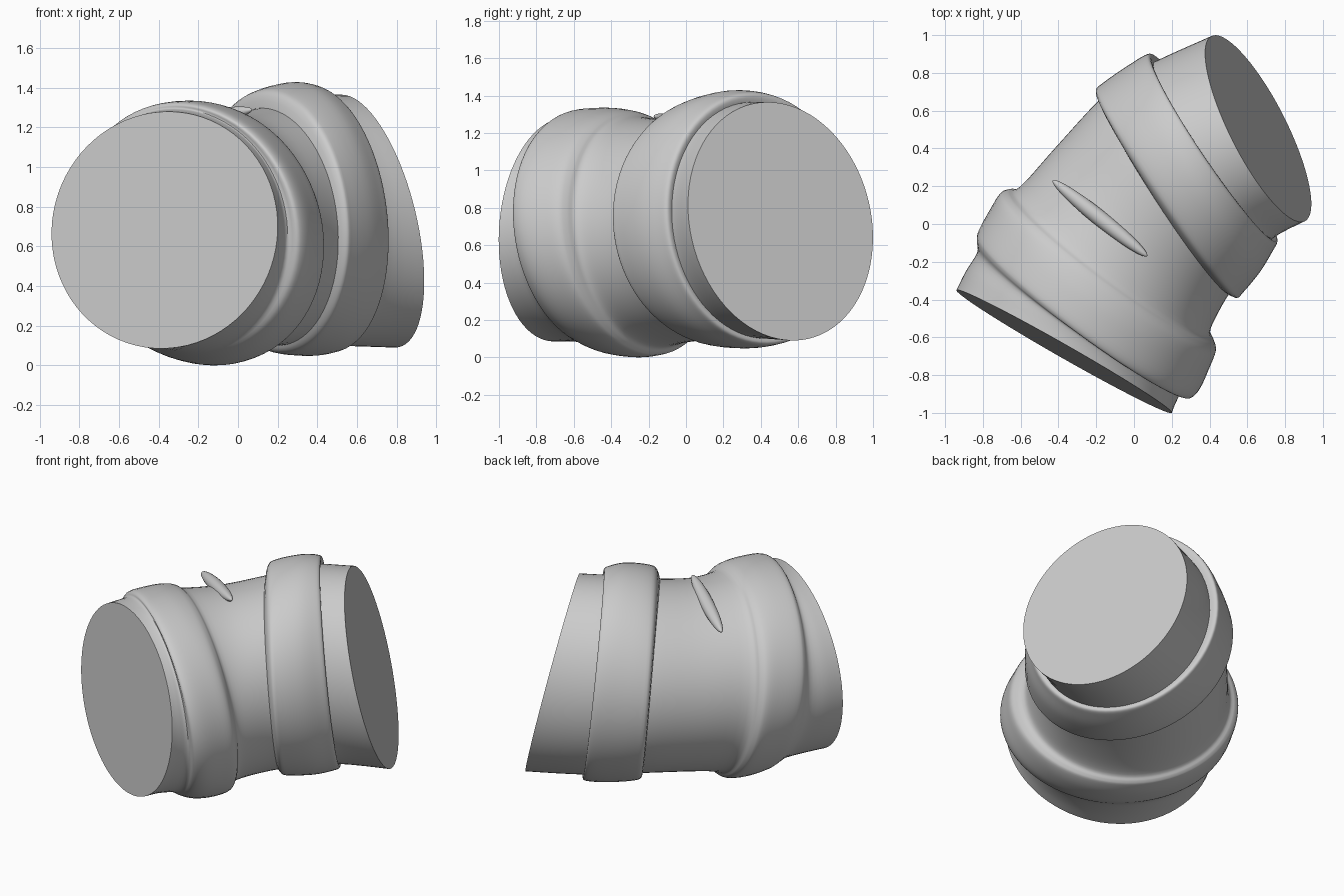
import bpy, bmesh, math
from mathutils import Vector

cube = bpy.data.objects.get("Cube")
if cube:
    bpy.data.objects.remove(cube, do_unlink=True)

SIDES = 80
STEPS = 4

grey = bpy.data.materials.new("plain grey")
grey.use_nodes = True
colour = (0.6, 0.6, 0.6, 1)
grey.diffuse_color = colour
grey.node_tree.nodes["Principled BSDF"].inputs["Base Color"].default_value = colour


def finish(name, bm, angle):
    """Turn a bmesh into a smooth shaded object with the shared material."""
    bmesh.ops.recalc_face_normals(bm, faces=bm.faces)
    mesh = bpy.data.meshes.new(name)
    bm.to_mesh(mesh)
    bm.free()
    mesh.materials.append(grey)
    obj = bpy.data.objects.new(name, mesh)
    bpy.context.collection.objects.link(obj)
    bpy.ops.object.select_all(action='DESELECT')
    obj.select_set(True)
    bpy.context.view_layer.objects.active = obj
    bpy.ops.object.shade_smooth_by_angle(angle=math.radians(angle))
    return obj


def spline(a, b, c, d, t):
    """Catmull-Rom blend of four section rows."""
    return [0.5 * (2 * q + (r - p) * t + (2 * p - 5 * q + 4 * r - s) * t ** 2
                   + (3 * q - p - 3 * r + s) * t ** 3)
            for p, q, r, s in zip(a, b, c, d)]


def ring(bm, row):
    """Leaning ellipse from its plan end points, bottom, top and lean."""
    lx, ly, rx, ry, low, high, lean = row
    centre = Vector(((lx + rx) / 2, (ly + ry) / 2, (low + high) / 2))
    half = Vector(((rx - lx) / 2, (ry - ly) / 2, 0))
    axis = Vector((-half.y, half.x, 0)).normalized()
    up = axis * lean + Vector((0, 0, (high - low) / 2))
    angles = [math.tau * i / SIDES for i in range(SIDES)]
    return [bm.verts.new(centre + half * math.cos(a) + up * math.sin(a)) for a in angles]


def loft(name, rows, angle=45):
    """Skin a closed tube through the section rows."""
    padded = [rows[0]] + rows + [rows[-1]]
    fine = []
    for i in range(len(rows) - 1):
        fine += [spline(*padded[i:i + 4], k / STEPS) for k in range(STEPS)]
    fine.append(rows[-1])
    bm = bmesh.new()
    rings = [ring(bm, row) for row in fine]
    for a, b in zip(rings, rings[1:]):
        for i in range(SIDES):
            j = (i + 1) % SIDES
            bm.faces.new((a[i], a[j], b[j], b[i]))
    bm.faces.new(rings[0])
    bm.faces.new(rings[-1])
    return finish(name, bm, angle)


# Section rows: left x, y, right x, y, bottom, top, lean of the top

# Flared front end, rounded front band and the bent middle tube
loft("main_tube", [
    (-.94, -.35, .2, -1, .085, 1.28, .035),
    (-.89, -.25, .22, -.95, .085, 1.285, 0),
    (-.83, -.15, .25, -.9, .07, 1.295, -.05),
    (-.83, -.08, .3, -.92, .045, 1.315, -.08),
    (-.82, -.03, .35, -.87, .015, 1.33, -.1),
    (-.76, .08, .4, -.76, 0, 1.335, -.1),
    (-.71, .16, .43, -.68, .01, 1.325, -.1),
    (-.67, .18, .42, -.63, .025, 1.31, -.09),
    (-.6, .2, .4, -.58, .055, 1.285, -.08),
    (-.42, .4, .43, -.5, .08, 1.27, -.04),
    (-.18, .66, .51, -.36, .1, 1.3, -.04),
    (0, .8, .62, -.22, .1, 1.33, -.05),
])

# Raised band around the back
loft("back_band", [
    (-.13, .6, .46, -.34, .13, 1.25, -.05),
    (-.2, .7, .54, -.39, .075, 1.36, -.05),
    (-.16, .75, .58, -.36, .055, 1.4, -.05),
    (-.03, .84, .67, -.25, .048, 1.428, -.055),
    (.06, .895, .73, -.15, .06, 1.42, -.06),
    (.09, .895, .755, -.1, .075, 1.4, -.065),
    (.11, .85, .73, -.07, .11, 1.35, -.065),
])

# Slanted sleeve at the back end
loft("back_sleeve", [
    (-.02, .78, .62, -.2, .1, 1.36, -.06),
    (.11, .86, .735, -.075, .1, 1.365, -.065),
    (.41, .995, .905, .015, .09, 1.365, -.15),
])

# Slim pointed bar lying across the top
start, end = Vector((-.43, .23, 1.19)), Vector((.07, -.17, 1.29))
bm = bmesh.new()
bmesh.ops.create_uvsphere(bm, u_segments=24, v_segments=24, radius=1)
bar = finish("top_bar", bm, 60)
bar.location = (start + end) / 2
bar.scale = (.042, .042, (end - start).length / 2)
bar.rotation_euler = (end - start).to_track_quat('Z', 'Y').to_euler()
